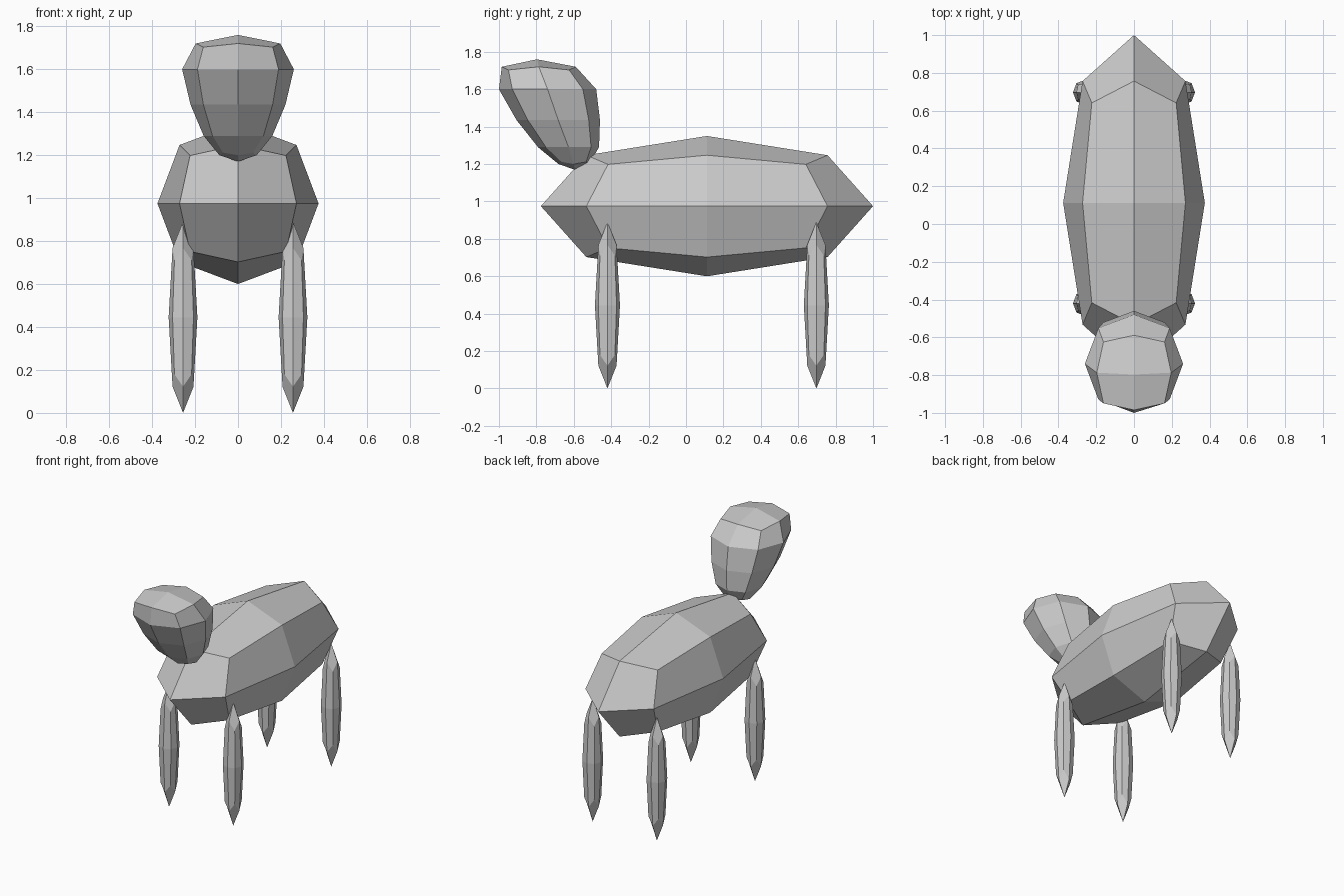
import bpy, math

if "Cube" in bpy.data.objects:
    bpy.data.objects.remove(bpy.data.objects["Cube"])


def rounded_box(name, centre, size):
    """Cube subdivided once into a faceted pod, stretched to size."""
    bpy.ops.mesh.primitive_cube_add(size=2, location=centre)
    ob = bpy.context.object
    ob.name = name
    mod = ob.modifiers.new("round", 'SUBSURF')
    mod.levels = mod.render_levels = 1
    bpy.ops.object.modifier_apply(modifier=mod.name)
    lo = max(v.co.x for v in ob.data.vertices)
    for v in ob.data.vertices:
        v.co = [c / lo * s / 2 for c, s in zip(v.co, size)]
    ob.data.shade_flat()
    return ob


# Body
rounded_box("body", (0, 0.112, 0.975), (0.75, 1.776, 0.75))

# Legs
for side, x in (("left", 0.256), ("right", -0.256)):
    for end, y in (("front", -0.42), ("back", 0.697)):
        rounded_box(f"{end}_{side}_leg", (x, y, 0.445), (0.134, 0.134, 0.89))

# Head: stacked rings of eight, as z, half width, centre y, half depth,
# corner factor, corner z
rings = [
    (1.200, 0.087, -0.600, 0.082, 0.81, 1.212),
    (1.290, 0.160, -0.628, 0.163, 0.74, 1.290),
    (1.435, 0.221, -0.683, 0.223, 0.73, 1.435),
    (1.600, 0.260, -0.740, 0.260, 0.726, 1.600),
    (1.720, 0.197, -0.787, 0.198, 0.82, 1.703),
]
verts, faces = [], []
for z, hx, cy, hy, k, zc in rings:
    for i in range(8):
        a = i * math.pi / 4
        dx, dy = round(math.cos(a)), round(math.sin(a))
        f = k if i % 2 else 1
        verts.append((dx * hx * f, cy + dy * hy * f, zc if i % 2 else z))
for r in range(len(rings) - 1):
    for i in range(8):
        j = (i + 1) % 8
        faces.append((r * 8 + i, r * 8 + j, r * 8 + 8 + j, r * 8 + 8 + i))
# Head end caps: four quads around each pole
top = (len(rings) - 1) * 8
verts += [(0, -0.595, 1.17), (0, -0.797, 1.76)]
for i in range(0, 8, 2):
    j, k = i + 1, (i + 2) % 8
    faces.append((40, k, j, i))
    faces.append((41, top + i, top + j, top + k))
mesh = bpy.data.meshes.new("head")
mesh.from_pydata(verts, [], faces)
mesh.update()
head = bpy.data.objects.new("head", mesh)
bpy.context.collection.objects.link(head)
